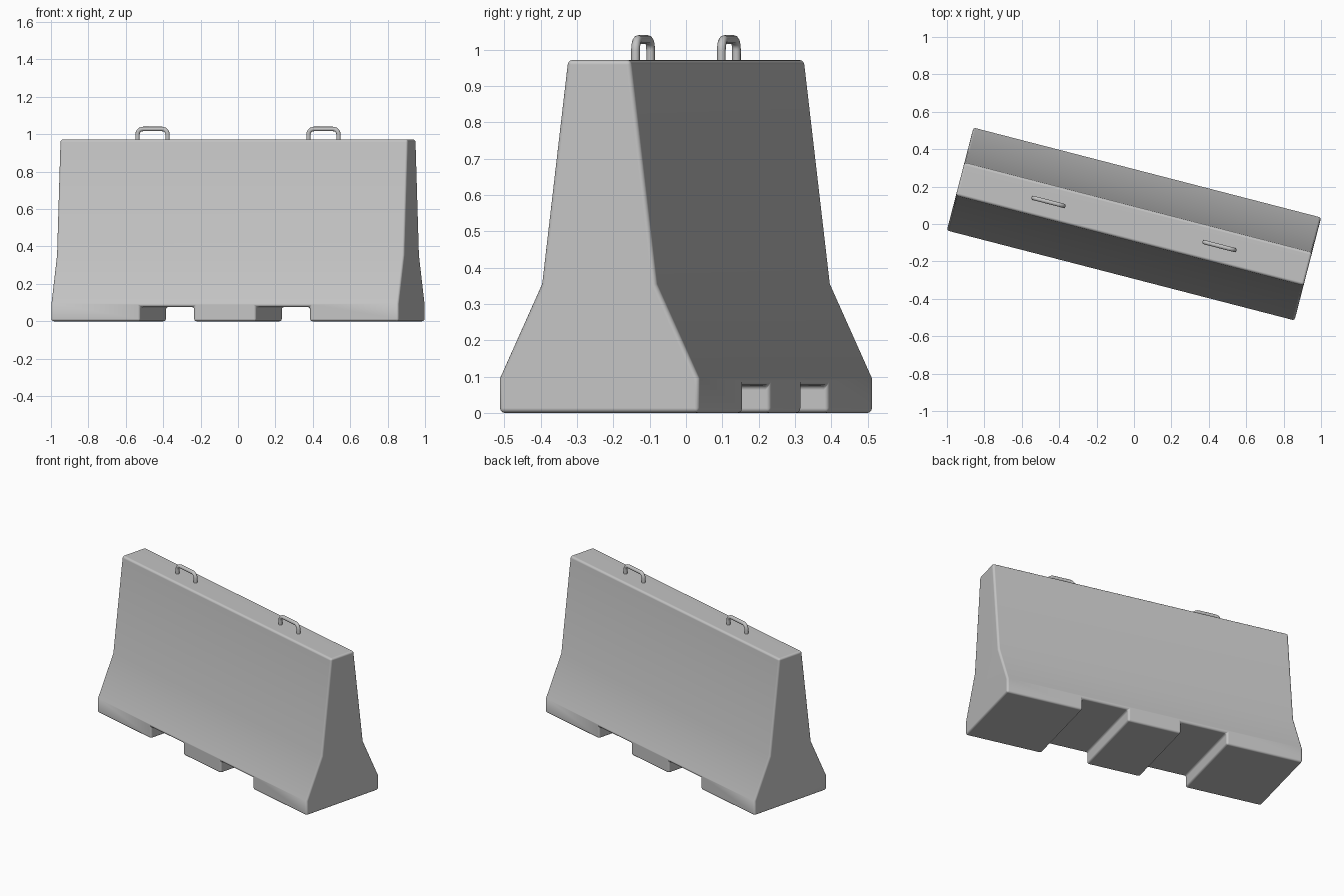
import bpy, bmesh, math
from mathutils import Vector, Matrix

if "Cube" in bpy.data.objects:
    bpy.data.objects.remove(bpy.data.objects["Cube"], do_unlink=True)

TURN = Matrix.Rotation(math.radians(-14.5), 4, "Z")
HALF_LENGTH = 0.96
TOP = 0.972

concrete = bpy.data.materials.new("concrete_grey")
concrete.use_nodes = True
grey = (0.55, 0.55, 0.55, 1)
concrete.diffuse_color = grey
concrete.node_tree.nodes["Principled BSDF"].inputs["Base Color"].default_value = grey


def prism(name, outline, half_length, centre_x=0):
    """Extrude a closed (y, z) outline along x."""
    bm = bmesh.new()
    face = bm.faces.new([bm.verts.new((centre_x - half_length, y, z)) for y, z in outline])
    new = bmesh.ops.extrude_face_region(bm, geom=[face])["geom"]
    bmesh.ops.translate(bm, vec=(2 * half_length, 0, 0),
                        verts=[v for v in new if isinstance(v, bmesh.types.BMVert)])
    bmesh.ops.recalc_face_normals(bm, faces=bm.faces)
    for f in bm.faces:
        f.smooth = True
    mesh = bpy.data.meshes.new(name)
    bm.to_mesh(mesh)
    bm.free()
    mesh.materials.append(concrete)
    obj = bpy.data.objects.new(name, mesh)
    bpy.context.collection.objects.link(obj)
    return obj


def activate(obj):
    bpy.ops.object.select_all(action="DESELECT")
    obj.select_set(True)
    bpy.context.view_layer.objects.active = obj


# Barrier body: flared section, mirrored about the middle
side = [(0.284, 0), (0.284, 0.095), (0.164, 0.355), (0.09, TOP)]
outline = side + [(-y, z) for y, z in reversed(side)]
body = prism("barrier_body", outline, HALF_LENGTH)

# Two fork slots cut across the underside
slot = [(-0.5, -0.1), (0.5, -0.1), (0.5, 0.076), (-0.5, 0.076)]
activate(body)
for sign in (-1, 1):
    cutter = prism("slot_cutter", slot, 0.148, sign * 0.32)
    cutter.hide_render = True
    cut = body.modifiers.new("slot", "BOOLEAN")
    cut.operation = "DIFFERENCE"
    cut.solver = "EXACT"
    cut.object = cutter
    activate(body)
    bpy.ops.object.modifier_apply(modifier=cut.name)
    bpy.data.objects.remove(cutter, do_unlink=True)

# Softened edges
bevel = body.modifiers.new("soft_edges", "BEVEL")
bevel.width = 0.013
bevel.segments = 3
bevel.limit_method = "ANGLE"
bevel.angle_limit = math.radians(30)
normals = body.modifiers.new("even_shading", "WEIGHTED_NORMAL")
normals.keep_sharp = True
body.matrix_world = TURN


# Lifting loops: bent round bar set into the top
def lifting_loop(name, x):
    radius, half, bend, height = 0.012, 0.083, 0.03, 0.056
    path = [Vector((-half, 0, -0.03))]
    for i in range(7):
        a = math.radians(180 - 15 * i)
        path.append(Vector((bend - half + bend * math.cos(a), 0,
                            height - bend + bend * math.sin(a))))
    path += [Vector((-p.x, 0, p.z)) for p in reversed(path)]
    curve = bpy.data.curves.new(name, "CURVE")
    curve.dimensions = "3D"
    curve.bevel_depth = radius
    curve.bevel_resolution = 3
    curve.use_fill_caps = True
    spline = curve.splines.new("POLY")
    spline.points.add(len(path) - 1)
    for point, p in zip(spline.points, path):
        point.co = (*p, 1)
    spline.use_smooth = True
    curve.materials.append(concrete)
    loop = bpy.data.objects.new(name, curve)
    bpy.context.collection.objects.link(loop)
    loop.matrix_world = TURN @ Matrix.Translation((x, 0, TOP))
    activate(loop)
    bpy.ops.object.convert(target="MESH")
    bpy.ops.object.shade_smooth_by_angle(angle=math.radians(40))


lifting_loop("lifting_loop_right", -0.472)
lifting_loop("lifting_loop_left", 0.472)
